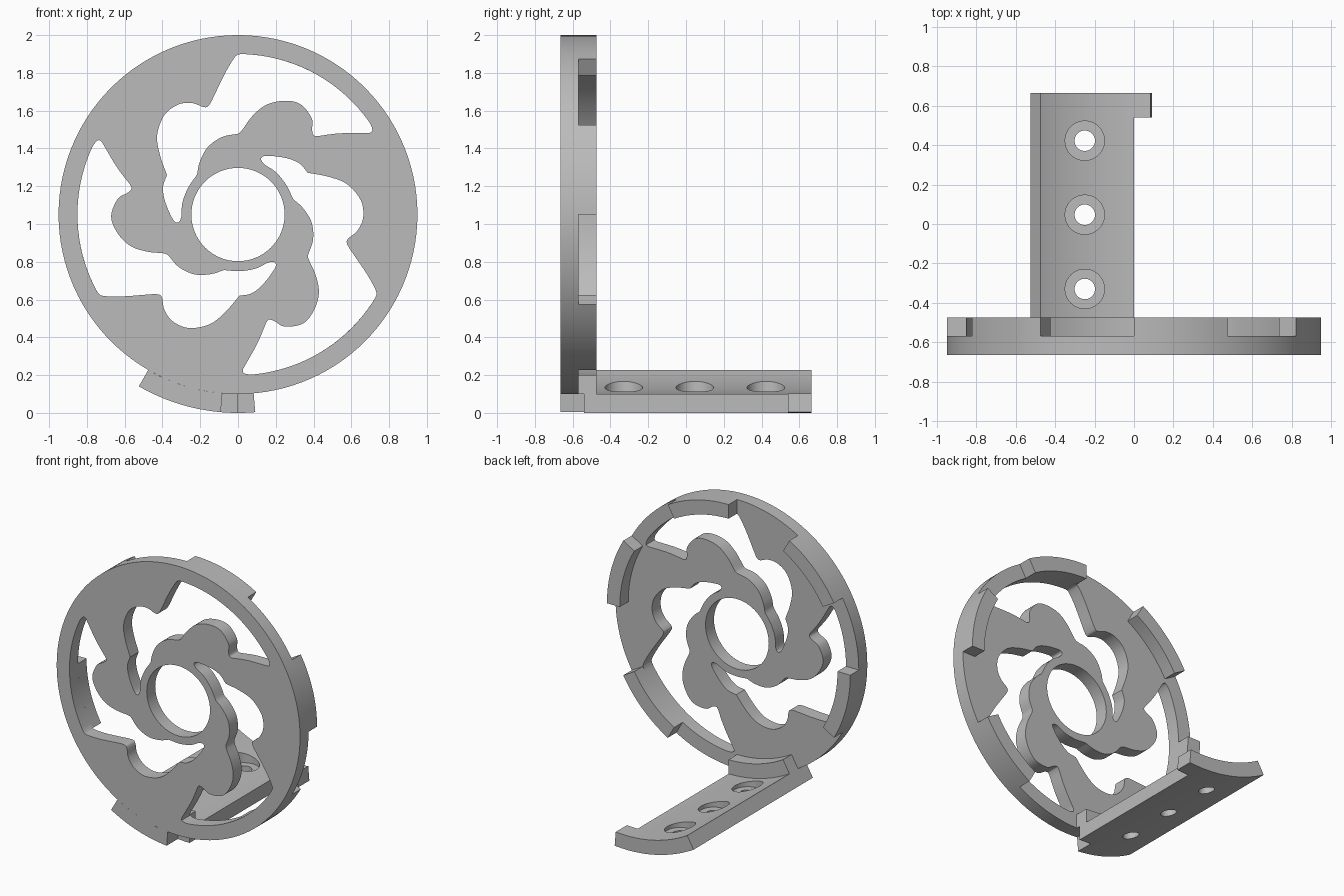
import bpy, bmesh
from math import radians, sin, cos, pi
from mathutils import Vector, Matrix

if "Cube" in bpy.data.objects:
    bpy.data.objects.remove(bpy.data.objects["Cube"], do_unlink=True)

CENTRE = 1.05             # height of the wheel axis
R_IN, R_OUT, R_FOOT = 0.85, 0.95, 1.05
FRONT, MID, BACK, END, LIP = -0.665, -0.57, -0.475, 0.665, 0.54

grey = bpy.data.materials.new("plain_grey")
grey.use_nodes = True
grey.diffuse_color = (0.5, 0.5, 0.5, 1)
grey.node_tree.nodes["Principled BSDF"].inputs["Base Color"].default_value = (0.5, 0.5, 0.5, 1)


def finish(obj):
    bpy.ops.object.select_all(action='DESELECT')
    obj.select_set(True)
    bpy.context.view_layer.objects.active = obj
    bpy.ops.object.shade_smooth_by_angle(angle=radians(28))


def add_mesh(name, bm):
    mesh = bpy.data.meshes.new(name)
    bm.to_mesh(mesh)
    bm.free()
    mesh.materials.append(grey)
    obj = bpy.data.objects.new(name, mesh)
    bpy.context.collection.objects.link(obj)
    return obj


def circle(radius, count):
    return [Vector((radius * cos(2 * pi * i / count), radius * sin(2 * pi * i / count)))
            for i in range(count)]


def smooth_strand(points, steps=5):
    """Catmull-Rom through the points; the last point is left to the next strand."""
    p = [Vector(q) for q in points]
    p = [2 * p[0] - p[1]] + p + [2 * p[-1] - p[-2]]
    out = []
    for a, b, c, d in zip(p, p[1:], p[2:], p[3:]):
        for i in range(steps):
            t = i / steps
            out.append(0.5 * (2 * b + (c - a) * t + (2 * a - 5 * b + 4 * c - d) * t * t
                              + (3 * b - a - 3 * c + d) * t ** 3))
    return out


def shell(name, r0, r1, start, stop, y_cuts, keep=lambda angle, y: True, step=1):
    """Curved slab about the wheel axis, made of the cells that pass the keep rule."""
    bm = bmesh.new()
    for a in range(start, stop, step):
        for y0, y1 in zip(y_cuts, y_cuts[1:]):
            if keep(a + step / 2, (y0 + y1) / 2):
                corners = ((a, y0), (a + step, y0), (a + step, y1), (a, y1))
                bm.faces.new([bm.verts.new((r0 * cos(radians(t)), y, r0 * sin(radians(t))))
                              for t, y in corners])
    bmesh.ops.remove_doubles(bm, verts=bm.verts, dist=1e-5)
    grown = bmesh.ops.extrude_face_region(bm, geom=bm.faces[:], use_keep_orig=True)["geom"]
    outer = [g for g in grown if isinstance(g, bmesh.types.BMVert)]
    bmesh.ops.scale(bm, vec=(r1 / r0, 1, r1 / r0), verts=outer)
    bmesh.ops.recalc_face_normals(bm, faces=bm.faces)
    bmesh.ops.translate(bm, vec=(0, 0, CENTRE), verts=bm.verts)
    return add_mesh(name, bm)


# Outline of one swirl opening, as strands between sharp corners
rim_arc = [(R_IN * cos(radians(a)), R_IN * sin(radians(a))) for a in range(89, 34, -3)]
strands = [
    rim_arc + [(0.709, 0.46), (0.71, 0.44), (0.695, 0.432)],
    [(0.695, 0.432), (0.54, 0.43), (0.42, 0.415)],
    [(0.42, 0.415), (0.4, 0.42), (0.392, 0.45), (0.39, 0.51), (0.33, 0.585), (0.243, 0.602),
     (0.148, 0.58), (0.075, 0.52), (0.02, 0.445), (0, 0.428)],
    [(0, 0.428), (-0.085, 0.41), (-0.16, 0.357), (-0.202, 0.28), (-0.217, 0.212)],
    [(-0.217, 0.212), (-0.265, 0.14), (-0.295, 0.06), (-0.3, -0.01), (-0.317, -0.042),
     (-0.345, -0.025), (-0.386, 0.07), (-0.397, 0.146), (-0.376, 0.209)],
    [(-0.376, 0.209), (-0.413, 0.315), (-0.428, 0.42), (-0.39, 0.526), (-0.317, 0.582),
     (-0.243, 0.59), (-0.185, 0.57), (-0.16, 0.572), (-0.14, 0.6)],
    [(-0.14, 0.6), (-0.07, 0.745), (-0.015, 0.835), rim_arc[0]],
]
opening = [p for s in strands for p in smooth_strand(s, 2 if s is strands[0] else 5)]

# Wheel plate: filled outline with a centre hole and three openings
outlines = [circle(R_OUT, 120), circle(0.247, 64)]
for k in range(3):
    turn = Matrix.Rotation(k * 2 * pi / 3, 2)
    outlines.append([turn @ p for p in opening])
curve = bpy.data.curves.new("wheel_outline", 'CURVE')
curve.dimensions = '2D'
curve.fill_mode = 'BOTH'
curve.extrude = (MID - FRONT) / 2
for outline in outlines:
    spline = curve.splines.new('POLY')
    spline.points.add(len(outline) - 1)
    for point, p in zip(spline.points, outline):
        point.co = (p.x, p.y, 0, 1)
    spline.use_cyclic_u = True
helper = bpy.data.objects.new("wheel_outline", curve)
bpy.context.collection.objects.link(helper)
graph = bpy.context.evaluated_depsgraph_get()
flat = bpy.data.meshes.new_from_object(helper.evaluated_get(graph))
bm = bmesh.new()
bm.from_mesh(flat)
bpy.data.objects.remove(helper, do_unlink=True)
bpy.data.meshes.remove(flat)
bmesh.ops.remove_doubles(bm, verts=bm.verts, dist=1e-5)
bmesh.ops.recalc_face_normals(bm, faces=bm.faces)
bm.transform(Matrix.Translation((0, (FRONT + MID) / 2, CENTRE)) @ Matrix.Rotation(pi / 2, 4, 'X'))
finish(add_mesh("wheel_plate", bm))

# Six raised rim blocks on the back of the plate
for k in range(6):
    finish(shell(f"rim_block_{k + 1}", R_IN, R_OUT, 60 * k, 60 * k + 30, (MID, BACK), step=3))


# Curved foot: a notch at the front corner and a matching tab at the back
def foot_rule(angle, y):
    if y < -LIP:
        return angle < 265
    return angle < 270 or y > LIP


foot = shell("mounting_foot", R_OUT, R_FOOT, 240, 275, (FRONT, -LIP, LIP, END), foot_rule)

# Counterbored screw holes
for y in (-0.33, 0.047, 0.423):
    for radius, floor in ((0.1, 0.085), (0.052, -0.2)):
        bm = bmesh.new()
        bmesh.ops.create_cone(bm, cap_ends=True, segments=40, radius1=radius, radius2=radius,
                              depth=0.5, matrix=Matrix.Translation((-0.25, y, floor + 0.25)))
        cutter = add_mesh("screw_hole_cutter", bm)
        cutter.hide_render = True
        cut = foot.modifiers.new("screw_hole", 'BOOLEAN')
        cut.operation = 'DIFFERENCE'
        cut.solver = 'EXACT'
        cut.object = cutter
        bpy.context.view_layer.objects.active = foot
        bpy.ops.object.modifier_apply(modifier=cut.name)
        bpy.data.objects.remove(cutter, do_unlink=True)
finish(foot)
